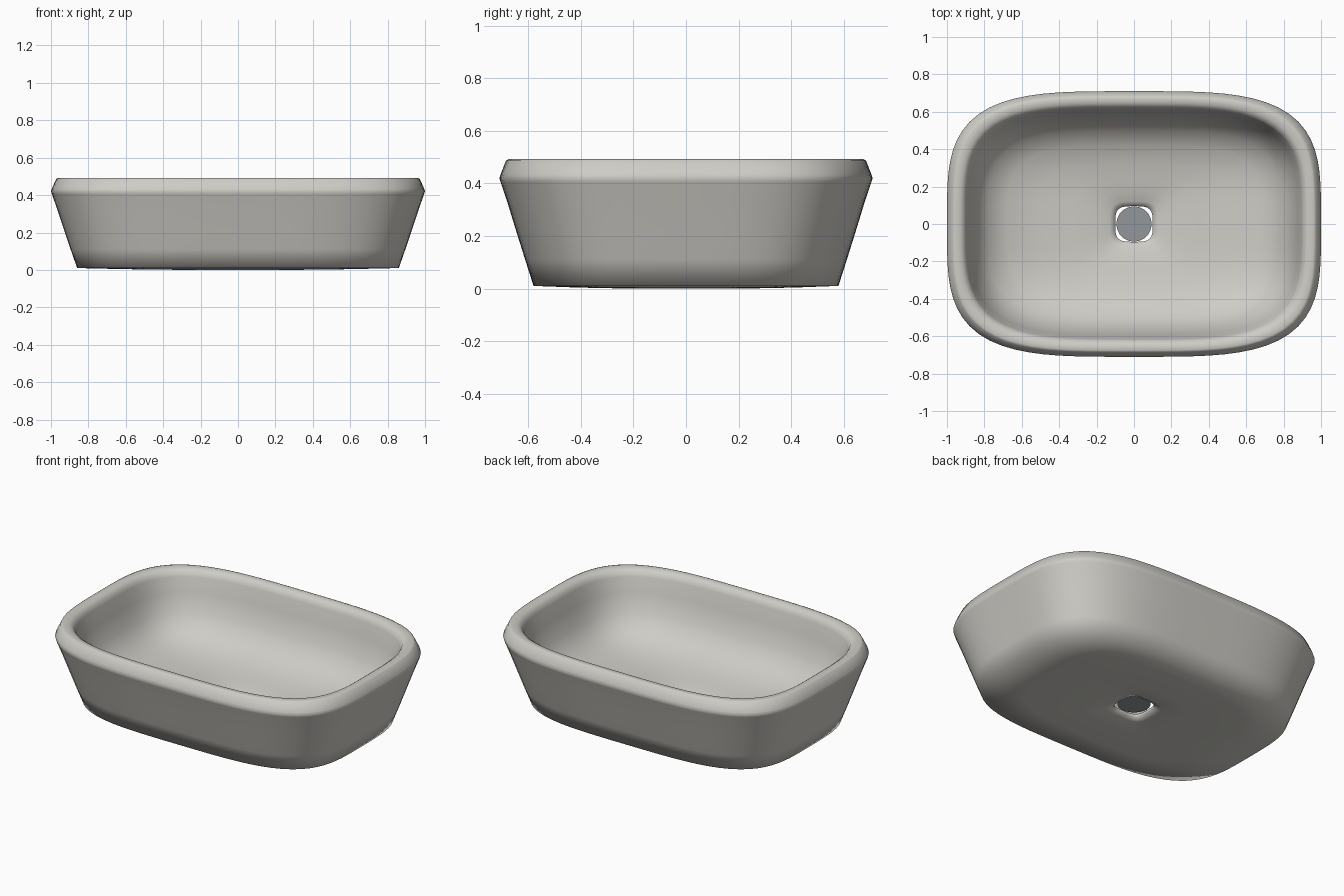
import bpy, bmesh, math

if "Cube" in bpy.data.objects:
    bpy.data.objects.remove(bpy.data.objects["Cube"])

SEGMENTS = 96


def material(name, rgb):
    m = bpy.data.materials.new(name)
    m.diffuse_color = (*rgb, 1)
    m.use_nodes = True
    m.node_tree.nodes["Principled BSDF"].inputs["Base Color"].default_value = m.diffuse_color
    return m


def ring(bm, a, b, z, n=3.7):
    """Superellipse loop with half widths a and b at height z."""
    verts = []
    for i in range(SEGMENTS):
        t = 2 * math.pi * i / SEGMENTS
        c, s = math.cos(t), math.sin(t)
        r = (abs(c) ** n + abs(s) ** n) ** (-1 / n)
        verts.append(bm.verts.new((a * c * r, b * s * r, z)))
    return verts


def finish(bm, name, mat):
    bmesh.ops.recalc_face_normals(bm, faces=bm.faces)
    mesh = bpy.data.meshes.new(name)
    bm.to_mesh(mesh)
    bm.free()
    mesh.materials.append(mat)
    mesh.shade_smooth()
    obj = bpy.data.objects.new(name, mesh)
    bpy.context.collection.objects.link(obj)
    return obj


ceramic = material("warm_grey_ceramic", (0.62, 0.605, 0.565))
metal = material("drain_grey", (0.29, 0.31, 0.33))

# Basin section: half width, half depth, height, from drain underside round to drain lip
section = [
    (0.10, 0.095, 0.02), (0.14, 0.13, 0.008), (0.28, 0.23, 0.0), (0.60, 0.42, 0.004),
    (0.86, 0.58, 0.01),                                             # foot edge
    (0.895, 0.612, 0.11), (0.93, 0.645, 0.215), (0.965, 0.677, 0.32),
    (0.995, 0.705, 0.405), (1.0, 0.71, 0.42), (0.995, 0.705, 0.435),  # widest line
    (0.972, 0.685, 0.487), (0.96, 0.675, 0.492),                    # rim
    (0.925, 0.645, 0.49), (0.905, 0.625, 0.475), (0.895, 0.615, 0.45),
    (0.875, 0.595, 0.36), (0.84, 0.56, 0.25), (0.78, 0.50, 0.165),  # bowl wall
    (0.68, 0.42, 0.115), (0.52, 0.32, 0.085), (0.34, 0.23, 0.07),   # bowl floor
    (0.20, 0.17, 0.06), (0.13, 0.12, 0.045), (0.10, 0.095, 0.035),  # drain dip
]
bm = bmesh.new()
rings = [ring(bm, *p) for p in section]
for k, lower in enumerate(rings):
    upper = rings[(k + 1) % len(rings)]
    for i in range(SEGMENTS):
        j = (i + 1) % SEGMENTS
        bm.faces.new((lower[i], lower[j], upper[j], upper[i]))
finish(bm, "basin", ceramic)

# Round drain plate sitting inside the squarer drain opening
bm = bmesh.new()
bmesh.ops.create_circle(bm, cap_ends=True, segments=48, radius=0.094)
bmesh.ops.translate(bm, verts=bm.verts, vec=(0, 0, 0.035))
finish(bm, "drain_plate", metal)
